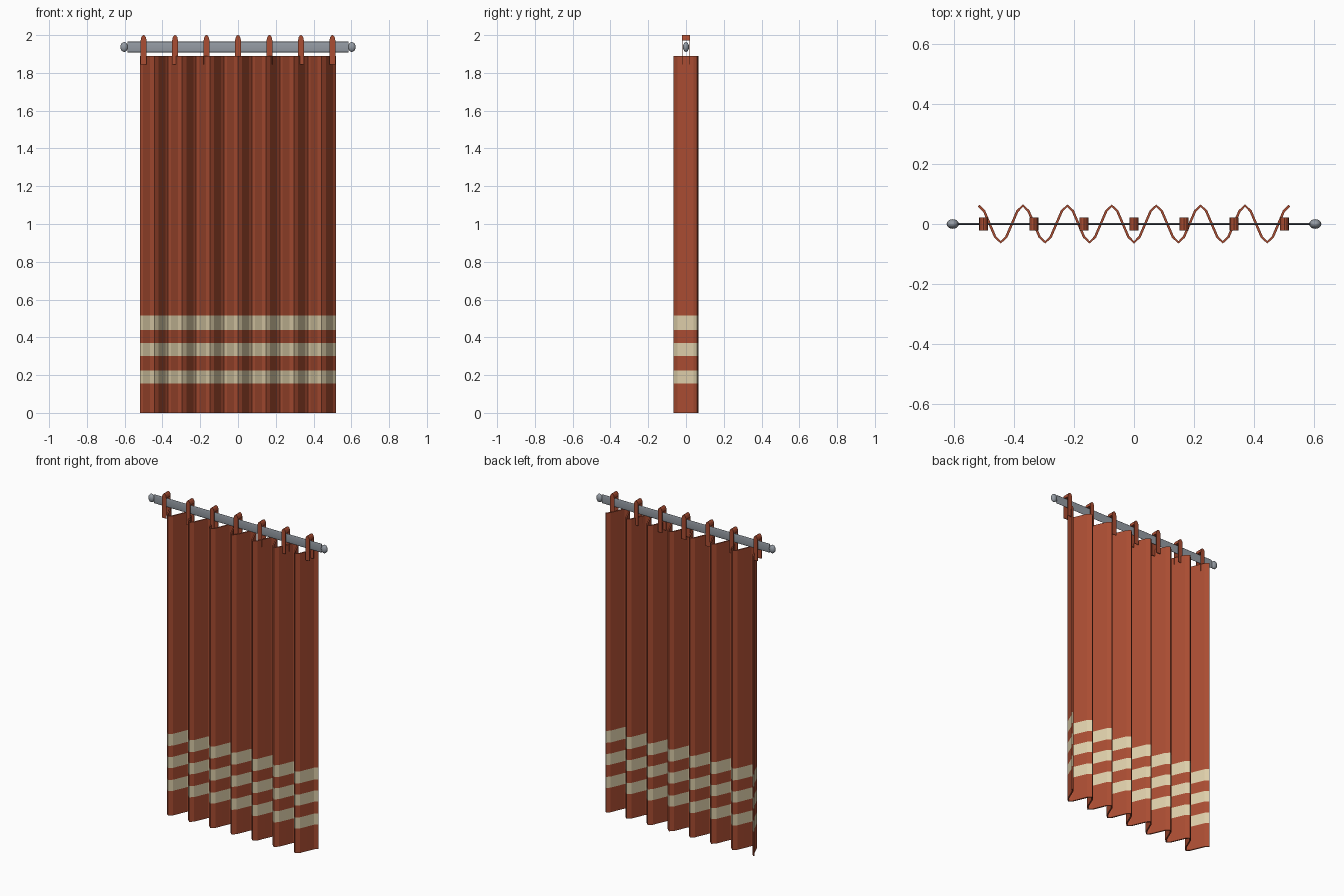
import bpy, bmesh, math

cube = bpy.data.objects.get("Cube")
if cube:
    bpy.data.objects.remove(cube, do_unlink=True)


def material(name, rgb):
    m = bpy.data.materials.new(name)
    m.use_nodes = True
    m.diffuse_color = (*rgb, 1)
    m.node_tree.nodes["Principled BSDF"].inputs["Base Color"].default_value = (*rgb, 1)
    return m


BRICK = material("brick cloth", (0.40, 0.074, 0.032))
CREAM = material("cream stripe", (0.73, 0.62, 0.40))
GREY = material("grey metal", (0.30, 0.33, 0.37))


def finish(name, bm, *mats):
    bmesh.ops.recalc_face_normals(bm, faces=bm.faces)
    mesh = bpy.data.meshes.new(name)
    bm.to_mesh(mesh)
    bm.free()
    obj = bpy.data.objects.new(name, mesh)
    bpy.context.collection.objects.link(obj)
    for m in mats:
        mesh.materials.append(m)
    return obj


def smooth(obj):
    bpy.ops.object.select_all(action='DESELECT')
    obj.select_set(True)
    bpy.context.view_layer.objects.active = obj
    bpy.ops.object.shade_smooth_by_angle(angle=math.radians(40))


def extrude_y(bm, outline, y0, y1):
    """Solid from an (x, z) outline between two depths."""
    face = bm.faces.new([bm.verts.new((x, y0, z)) for x, z in outline])
    new = bmesh.ops.extrude_face_region(bm, geom=[face])["geom"]
    verts = [v for v in new if isinstance(v, bmesh.types.BMVert)]
    bmesh.ops.translate(bm, verts=verts, vec=(0, y1 - y0, 0))


# Pleated curtain: a wave swept upwards, with rows cut at the stripe edges
HALF, FOLDS, STEPS, DEPTH = 0.517, 7, 8, 0.061
rows = [0, 0.155, 0.225, 0.30, 0.37, 0.44, 0.515, 1.89]
bm = bmesh.new()
grid = []
for z in rows:
    line = []
    for i in range(FOLDS * STEPS + 1):
        x = -HALF + 2 * HALF * i / (FOLDS * STEPS)
        line.append(bm.verts.new((x, DEPTH * math.cos(2 * math.pi * i / STEPS), z)))
    grid.append(line)
for r in range(len(rows) - 1):
    for i in range(FOLDS * STEPS):
        a, b = grid[r], grid[r + 1]
        f = bm.faces.new((a[i], a[i + 1], b[i + 1], b[i]))
        f.material_index = r % 2 if r < 6 else 0
curtain = finish("curtain", bm, BRICK, CREAM)
thick = curtain.modifiers.new("cloth thickness", 'SOLIDIFY')
thick.thickness = 0.008
thick.offset = 0

# Hanging tabs: thin front and back straps joined by a rounded cap over the rod
W, SPRING, TOP, LOW = 0.015, 1.972, 2.0, 1.845
arch = [(W * math.cos(math.pi * k / 8), SPRING + (TOP - SPRING) * math.sin(math.pi * k / 8))
        for k in range(9)]
for n in range(7):
    bm = bmesh.new()
    extrude_y(bm, arch, -0.022, 0.022)
    for side in (-1, 1):
        extrude_y(bm, [(-W, LOW), (W, LOW), (W, SPRING), (-W, SPRING)],
                  side * 0.022, side * 0.018)
    tab = finish(f"hanging_tab_{n + 1}", bm, BRICK)
    tab.location.x = -0.5 + n / 6

# Flattened rod
AXIS = 1.937
bpy.ops.mesh.primitive_cylinder_add(vertices=16, radius=1, depth=1.17,
                                    location=(0, 0, AXIS), rotation=(0, math.pi / 2, 0))
rod = bpy.context.object
rod.name = "rod"
rod.scale = (0.028, 0.0035, 1)
rod.data.materials.append(GREY)
smooth(rod)

# Finials at both ends
for side, label in ((-1, "right"), (1, "left")):
    bpy.ops.mesh.primitive_uv_sphere_add(segments=16, ring_count=10, radius=1,
                                         location=(side * 0.603, 0, AXIS))
    knob = bpy.context.object
    knob.name = f"{label}_finial"
    knob.scale = (0.02, 0.016, 0.026)
    knob.data.materials.append(GREY)
    smooth(knob)
